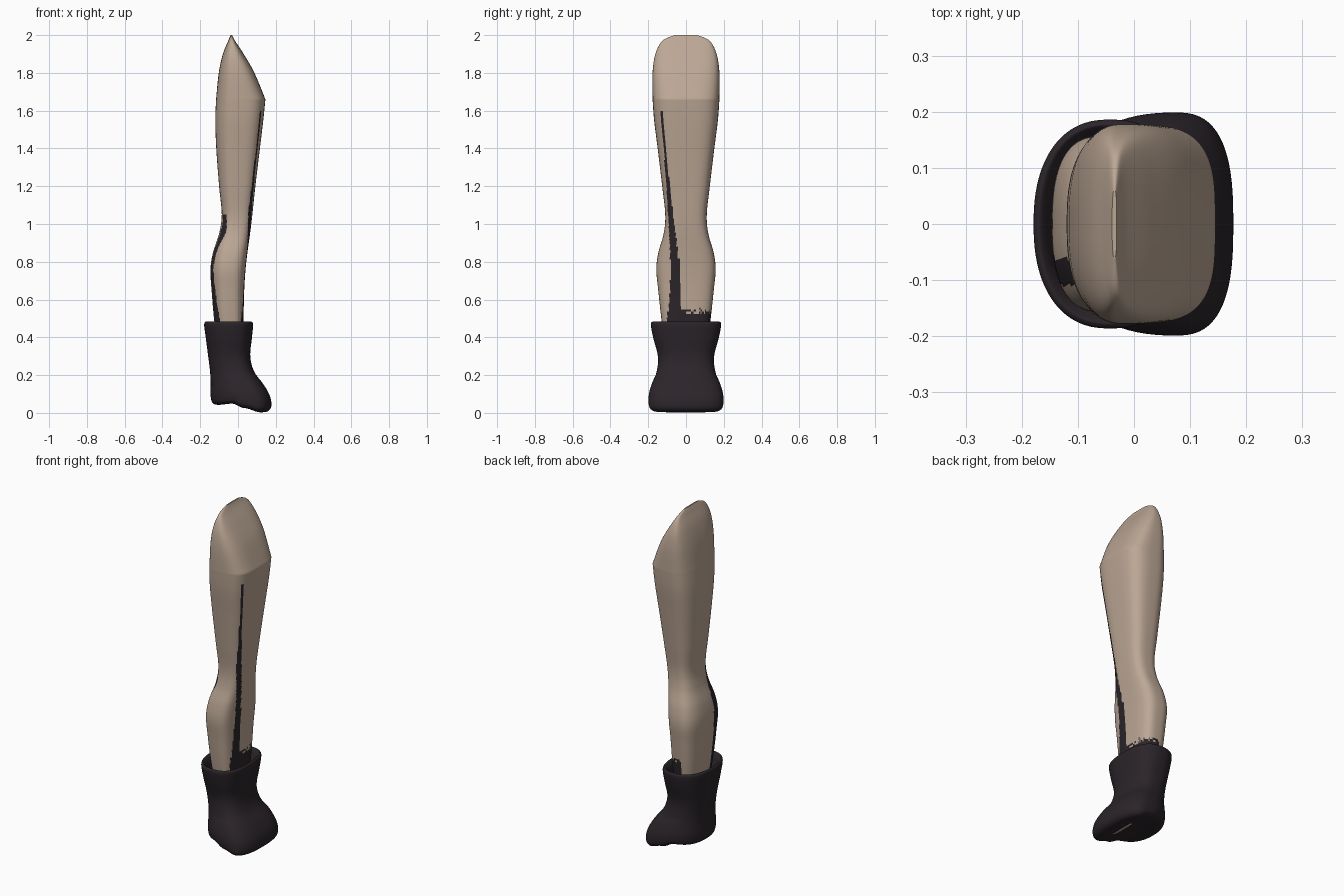
import bpy, math, random

if "Cube" in bpy.data.objects:
    bpy.data.objects.remove(bpy.data.objects["Cube"])
random.seed(4)
SEG = 96

def spline(st, n=8):
    """Catmull-Rom through a list of stations."""
    out = []
    for i in range(len(st) - 1):
        p0, p1, p2, p3 = st[max(i - 1, 0)], st[i], st[i + 1], st[min(i + 2, len(st) - 1)]
        for k in range(n):
            t = k / n
            out.append([0.5 * (2 * b + (c - a) * t + (2 * a - 5 * b + 4 * c - d) * t * t
                        + (3 * b - a - 3 * c + d) * t ** 3) for a, b, c, d in zip(p0, p1, p2, p3)])
    return out + [list(st[-1])]

def material(name, rgb):
    m = bpy.data.materials.new(name)
    m.diffuse_color = (*rgb, 1)
    m.use_nodes = True
    m.node_tree.nodes["Principled BSDF"].inputs["Base Color"].default_value = m.diffuse_color
    return m

def loft(name, rows, nf, nb, mats, warp=None, rule=None):
    """Rows are (z, xmin, xmax, xcentre, half width y); nf / nb are the +x / -x squareness."""
    verts, faces = [], []
    for z, x0, x1, c, w in rows:
        for k in range(SEG):
            a = 2 * math.pi * k / SEG
            ca, sa = math.cos(a), math.sin(a)
            n, r = (nf, x1 - c) if ca > 0 else (nb, c - x0)
            x = c + math.copysign(r * abs(ca) ** (2 / n), ca)
            y = math.copysign(w * abs(sa) ** (2 / n), sa)
            verts.append((x, y, warp(x, z) if warp else z))
    for i in range(len(rows) - 1):
        for k in range(SEG):
            a, b = i * SEG + k, i * SEG + (k + 1) % SEG
            faces.append((a, a + SEG, b + SEG, b))
    faces.append(tuple(range(SEG)))
    faces.append(tuple(range(len(verts) - SEG, len(verts)))[::-1])
    me = bpy.data.meshes.new(name)
    me.from_pydata(verts, [], faces)
    for m in mats:
        me.materials.append(m)
    if rule:
        for f in me.polygons:
            f.material_index = int(rule(f.center))
    ob = bpy.data.objects.new(name, me)
    bpy.context.collection.objects.link(ob)
    bpy.ops.object.select_all(action='DESELECT')
    ob.select_set(True)
    bpy.context.view_layer.objects.active = ob
    bpy.ops.object.shade_smooth_by_angle(angle=math.radians(40))
    return ob

skin = material("skin", (0.50, 0.385, 0.30))
dark = material("dark_leather", (0.024, 0.018, 0.023))

# Leg: slanted ridge top, thigh, knee and calf
top = spline([(2.0, -0.039, -0.031, -0.035, 0.06), (1.97, -0.052, -0.016, -0.033, 0.125),
              (1.9, -0.08, 0.03, -0.03, 0.162), (1.8, -0.102, 0.087, -0.02, 0.177),
              (1.66, -0.116, 0.145, -0.01, 0.177)])
low = spline([(1.66, -0.116, 0.145, -0.01, 0.177), (1.55, -0.12, 0.134, -0.01, 0.169),
              (1.4, -0.115, 0.116, -0.01, 0.15), (1.2, -0.1, 0.092, -0.01, 0.126),
              (1.05, -0.086, 0.076, -0.015, 0.11), (0.95, -0.1, 0.064, -0.025, 0.118),
              (0.85, -0.132, 0.05, -0.045, 0.146), (0.76, -0.146, 0.04, -0.055, 0.157),
              (0.65, -0.14, 0.033, -0.055, 0.147), (0.48, -0.125, 0.028, -0.05, 0.128),
              (0.3, -0.1, 0.02, -0.04, 0.1)], 16)

def stocking(p):
    """Dark stocking showing through the skin in ragged strips."""
    x, y, z = p
    if z > 1.6:
        return False
    if z < 0.52 + random.random() * 0.035 and x > -0.06 and y > -0.1:
        return True
    t = (1.6 - z) / 1.1
    if x > -0.02:
        mid = -0.13 + 0.075 * min(t * 1.3, 1)
        return abs(y - mid) < 0.005 + 0.034 * t * t
    return x < -0.06 and z < 1.05 and abs(y + 0.085) < 0.01 + 0.02 * t

loft("leg", top + low[1:], 3.4, 2.6, [skin, dark], rule=stocking)

# Boot: rolled cuff, ankle, foot and arched sole
boot = spline([(0.40, -0.13, 0.035, -0.045, 0.135), (0.455, -0.15, 0.05, -0.045, 0.155),
               (0.477, -0.162, 0.063, -0.045, 0.17), (0.482, -0.172, 0.073, -0.045, 0.179),
               (0.465, -0.179, 0.08, -0.045, 0.186), (0.40, -0.171, 0.074, -0.045, 0.174),
               (0.3, -0.158, 0.065, -0.04, 0.149), (0.22, -0.148, 0.085, -0.01, 0.155),
               (0.15, -0.145, 0.135, 0.04, 0.18), (0.09, -0.146, 0.168, 0.065, 0.196),
               (0.04, -0.143, 0.177, 0.075, 0.198), (0.012, -0.134, 0.167, 0.075, 0.188),
               (0.0, -0.11, 0.14, 0.06, 0.16), (0.0, -0.05, 0.08, 0.03, 0.08),
               (0.0, 0.01, 0.03, 0.02, 0.01)])

def sole(x, z):
    """Raise the heel and arch of the sole above the toe."""
    pts = [(-0.2, 0.045), (-0.11, 0.043), (-0.03, 0.05), (0.03, 0.027), (0.12, 0.004), (0.3, 0.004)]
    b = 0
    for (xa, za), (xb, zb) in zip(pts, pts[1:]):
        if xa <= x < xb:
            t = (x - xa) / (xb - xa)
            b = za + (zb - za) * t * t * (3 - 2 * t)
    return z + b * max(0, 1 - max(z, 0) / 0.2)

loft("boot", boot, 2.7, 2.3, [dark, skin], warp=sole,
     rule=lambda p: p.z < 0.03 and 0.065 < p.x < 0.085 and abs(p.y) < 0.07)
